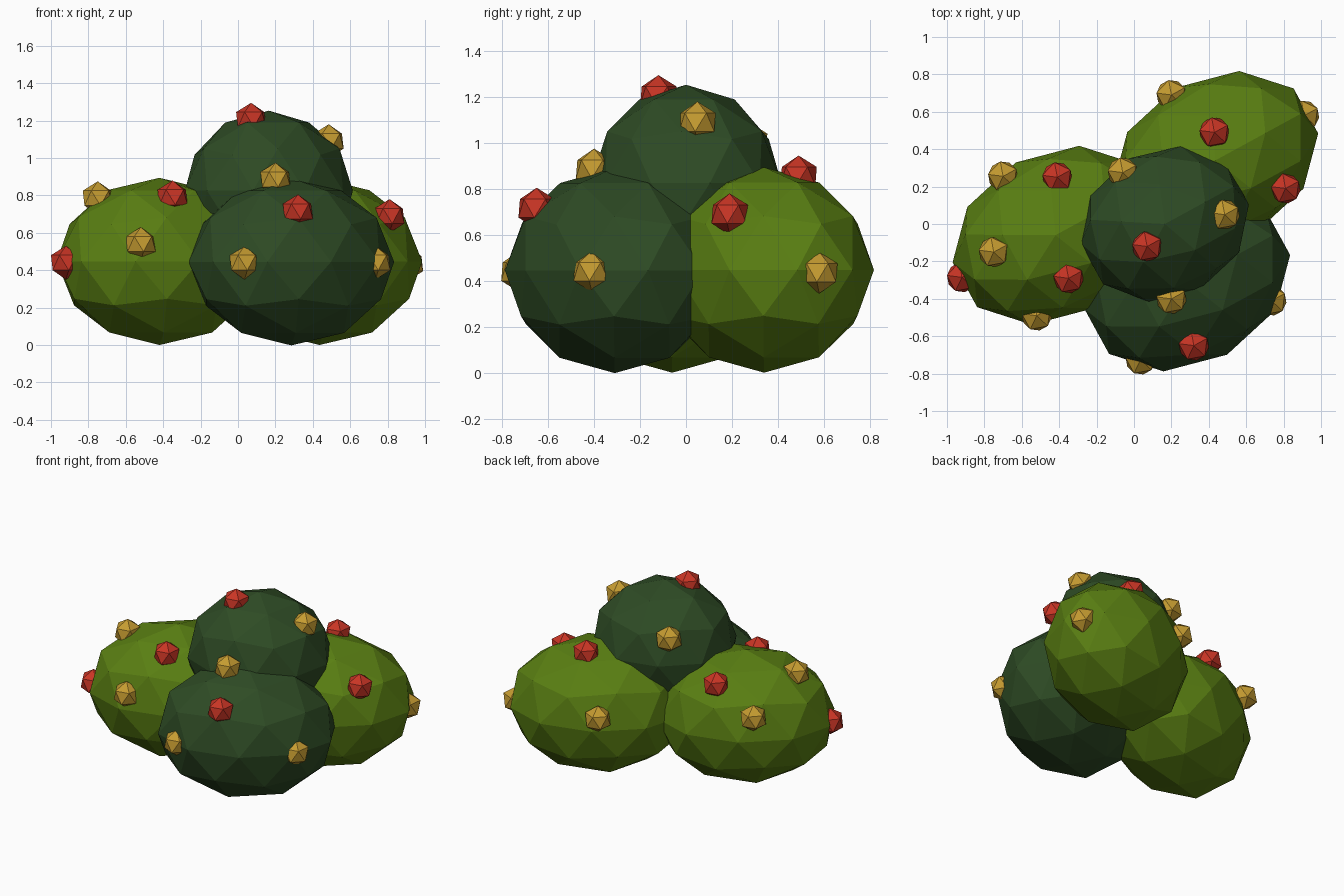
import bpy

if "Cube" in bpy.data.objects:
    bpy.data.objects.remove(bpy.data.objects["Cube"])

def material(name, rgb):
    m = bpy.data.materials.new(name)
    m.diffuse_color = (*rgb, 1)
    m.use_nodes = True
    m.node_tree.nodes["Principled BSDF"].inputs["Base Color"].default_value = m.diffuse_color
    return m

LIGHT = material("light_leaf", (0.10, 0.21, 0.006))
DARK = material("dark_leaf", (0.027, 0.07, 0.018))
RED = material("red_berry", (0.58, 0.035, 0.018))
GOLD = material("gold_berry", (0.56, 0.33, 0.03))

def ico(name, loc, scale, mat, subdivisions, turn=0.0):
    bpy.ops.mesh.primitive_ico_sphere_add(subdivisions=subdivisions, radius=1,
                                          location=loc, rotation=(0, 0, turn))
    ob = bpy.context.object
    ob.name = name
    ob.scale = scale
    ob.data.materials.append(mat)
    return ob

# Leafy clumps: faceted ellipsoids, all turned the same way
BIG = (0.58, 0.443, 0.447)
clumps = [
    ("left_clump", (-0.42, -0.06, 0.447), BIG, LIGHT),
    ("back_right_clump", (0.435, 0.34, 0.447), BIG, LIGHT),
    ("front_clump", (0.285, -0.31, 0.445), BIG, DARK),
    ("top_clump", (0.165, 0.0, 0.825), (0.467, 0.4, 0.428), DARK),
]
for name, loc, scale, mat in clumps:
    ico(name, loc, scale, mat, 2, 0.5)

# Berries half sunk into the clumps
R = 0.09
reds = [(0.07, -0.12, 1.205), (-0.35, -0.29, 0.79), (-0.92, -0.285, 0.44),
        (-0.41, 0.25, 0.765), (0.43, 0.49, 0.855), (0.81, 0.19, 0.69),
        (0.32, -0.65, 0.715)]
golds = [(-0.75, -0.15, 0.785), (-0.52, -0.49, 0.54), (-0.70, 0.255, 0.61),
         (0.20, 0.69, 0.53), (0.91, 0.58, 0.435), (0.735, -0.41, 0.44),
         (0.035, -0.725, 0.44), (0.20, -0.40, 0.885), (0.485, 0.05, 1.09),
         (-0.06, 0.275, 1.0)]
for label, spots, mat in (("red_berry", reds, RED), ("gold_berry", golds, GOLD)):
    for i, p in enumerate(spots):
        ico(f"{label}_{i + 1}", p, (R, R, R), mat, 1, 0.5)
